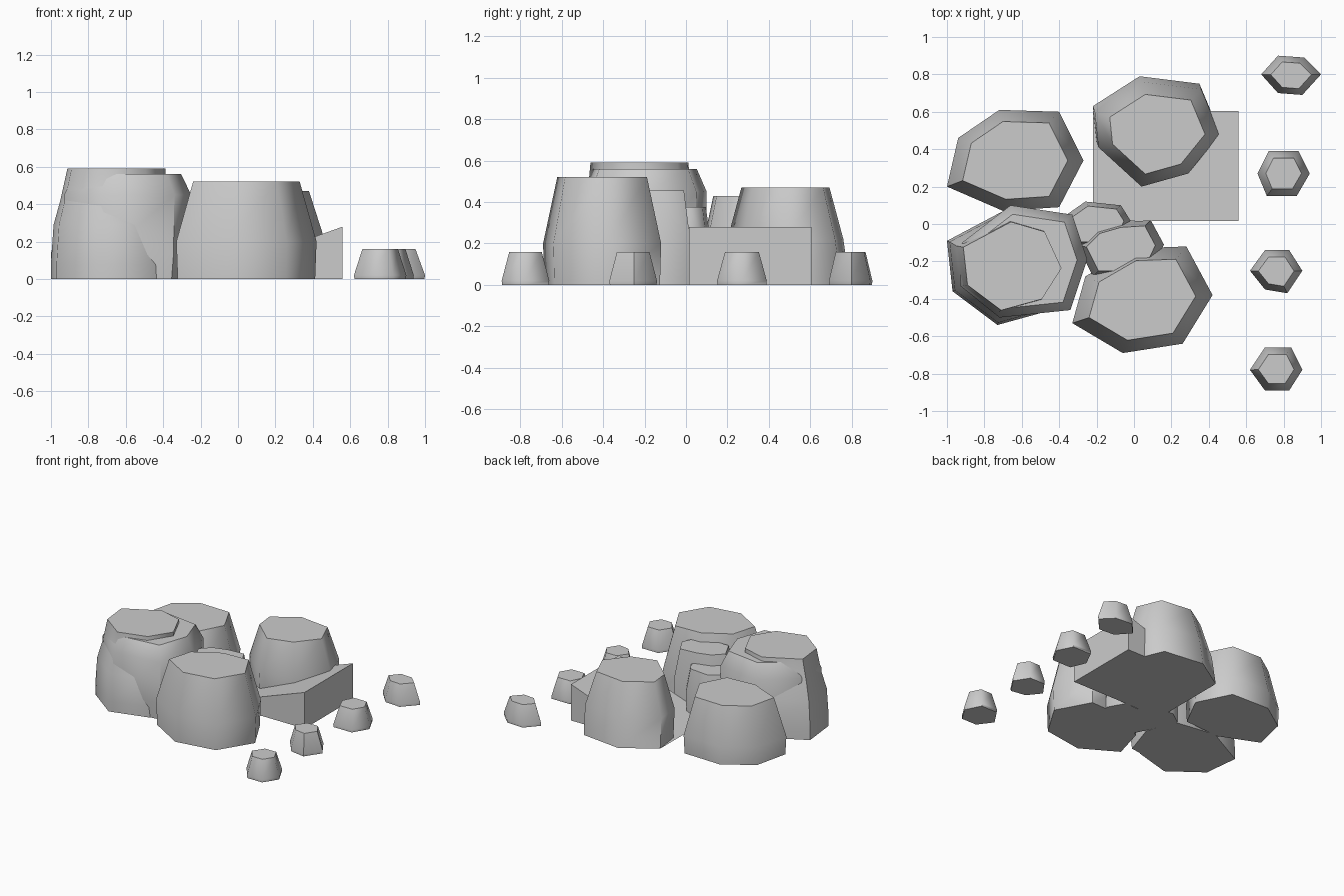
import bpy, bmesh, math

if "Cube" in bpy.data.objects:
    bpy.data.objects.remove(bpy.data.objects["Cube"])


def rock(name, outline, rings):
    """Loft a closed outline through rings of (z, scale, dx, dy)."""
    xs, ys = [p[0] for p in outline], [p[1] for p in outline]
    cx, cy = (min(xs) + max(xs)) / 2, (min(ys) + max(ys)) / 2
    bm = bmesh.new()
    loops = [[bm.verts.new((cx + (x - cx) * s + dx, cy + (y - cy) * s + dy, z))
              for x, y in outline] for z, s, dx, dy in rings]
    n = len(outline)
    for a, b in zip(loops, loops[1:]):
        for i in range(n):
            j = (i + 1) % n
            bm.faces.new((a[i], a[j], b[j], b[i]))
    bm.faces.new(loops[0][::-1])
    bm.faces.new(loops[-1])
    bmesh.ops.recalc_face_normals(bm, faces=bm.faces)
    me = bpy.data.meshes.new(name)
    bm.to_mesh(me)
    bm.free()
    ob = bpy.data.objects.new(name, me)
    bpy.context.collection.objects.link(ob)
    bpy.ops.object.select_all(action='DESELECT')
    ob.select_set(True)
    bpy.context.view_layer.objects.active = ob
    bpy.ops.object.shade_smooth_by_angle(angle=math.radians(62))
    return ob


def boulder(name, outline, top, mid, scale=0.76):
    """Boulder with upright lower sides and a tapered flat-topped upper part."""
    return rock(name, outline, [(0, 0.98, 0, 0), (mid, 1, 0, 0), (top, scale, 0, 0)])


# Large boulders
boulder("front_boulder", [(-.33, -.53), (-.06, -.69), (.26, -.64), (.42, -.38),
                          (.28, -.12), (0, -.13), (-.26, -.28)], .52, .2)
boulder("back_left_boulder", [(-1, .20), (-.70, .07), (-.40, .09), (-.27, .34),
                              (-.40, .60), (-.72, .61), (-.94, .46)], .43, .14, .77)
rock("back_right_boulder", [(-.19, .41), (.04, .20), (.29, .27), (.46, .48),
                            (.36, .72), (.04, .76), (-.21, .60)],
     [(0, 1, -.01, .03), (.22, 1, 0, 0), (.47, .76, 0, 0)])

# Tall front left boulder with a pinched neck, and the plain boulder merged into it
rock("tall_boulder", [(-1, -.09), (-.97, -.36), (-.73, -.54), (-.44, -.46),
                      (-.30, -.24), (-.42, .02), (-.66, .09)],
     [(0, 1, 0, 0), (.08, 1, 0, 0), (.29, .96, 0, 0), (.42, .80, -.02, 0),
      (.59, .75, 0, 0)])
rock("tall_boulder_core", [(-.92, -.10), (-.93, -.33), (-.72, -.50), (-.34, -.46),
                           (-.25, -.19), (-.33, .05), (-.66, .10)],
     [(0, .94, 0, 0), (.13, .98, 0, 0), (.45, 1, 0, 0), (.56, .84, 0, 0)])

# Stepped stones between the boulders
boulder("upper_step_stone", [(-.30, -.12), (-.21, -.03), (-.07, .01), (.09, .02),
                             (.16, -.11), (.08, -.28), (-.22, -.28)], .455, .22, .8)
boulder("lower_step_stone", [(-.36, .05), (-.26, .12), (-.07, .10), (-.02, .02),
                             (-.08, -.12), (-.33, -.12)], .375, .2, .8)

# Sloped wedge block
wedge = bpy.data.meshes.new("sloped_block")
y0, y1 = .015, .605
wedge.from_pydata([(-.22, y0, 0), (.56, y0, 0), (.56, y0, .28),
                   (-.22, y1, 0), (.56, y1, 0), (.56, y1, .28)], [],
                  [(0, 1, 2), (5, 4, 3), (0, 3, 4, 1), (1, 4, 5, 2), (2, 5, 3, 0)])
bpy.context.collection.objects.link(bpy.data.objects.new("sloped_block", wedge))

# Row of four small stones
stones = [
    [(.68, .80), (.77, .70), (.90, .69), (1, .80), (.91, .89), (.77, .90)],
    [(.66, .27), (.71, .15), (.87, .15), (.94, .27), (.88, .39), (.72, .39)],
    [(.62, -.25), (.70, -.35), (.82, -.37), (.90, -.25), (.83, -.14), (.70, -.14)],
    [(.62, -.78), (.70, -.89), (.83, -.89), (.90, -.78), (.84, -.66), (.70, -.66)],
]
for i, pts in enumerate(stones):
    boulder(f"small_stone_{i + 1}", pts, .16, .02, .68)
